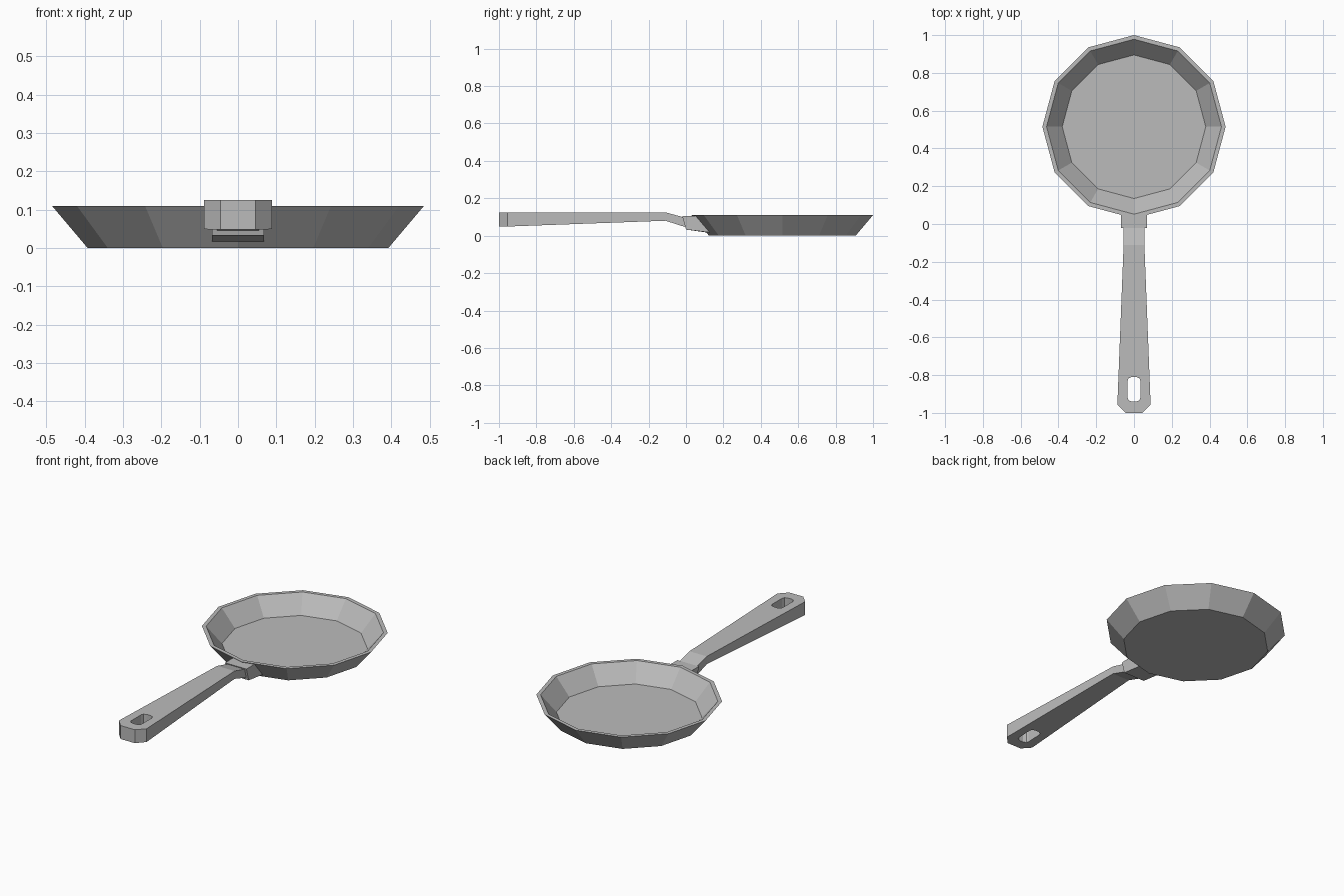
import bpy, bmesh
from math import sin, cos, pi

cube = bpy.data.objects.get("Cube")
if cube:
    bpy.data.objects.remove(cube)

metal = bpy.data.materials.new("grey metal")
metal.use_nodes = True
grey = (0.5, 0.5, 0.5, 1)
metal.diffuse_color = grey
metal.node_tree.nodes["Principled BSDF"].inputs["Base Color"].default_value = grey


def loft(name, rings):
    """Solid through closed rings of points, capped at both ends."""
    bm = bmesh.new()
    loops = [[bm.verts.new(p) for p in ring] for ring in rings]
    n = len(loops[0])
    for a, b in zip(loops, loops[1:]):
        for i in range(n):
            j = (i + 1) % n
            bm.faces.new((a[i], a[j], b[j], b[i]))
    bm.faces.new(loops[0])
    bm.faces.new(loops[-1])
    bmesh.ops.recalc_face_normals(bm, faces=bm.faces)
    mesh = bpy.data.meshes.new(name)
    bm.to_mesh(mesh)
    bm.free()
    mesh.materials.append(metal)
    obj = bpy.data.objects.new(name, mesh)
    bpy.context.collection.objects.link(obj)
    return obj


# Pan: twelve-sided dish, from the underside over the rim to the inner floor
PAN_Y, RIM, BASE, HEIGHT = 0.515, 0.485, 0.392, 0.11
profile = [(BASE, 0), (RIM, HEIGHT), (RIM - 0.022, HEIGHT), (0.38, 0.014)]
loft("pan", [[(r * sin(k * pi / 6), PAN_Y + r * cos(k * pi / 6), z)
              for k in range(12)] for r, z in profile])

# Handle: tapered bar that bends down to the bracket
stations = [(-1, 0.045, 0.048, 0.125), (-0.955, 0.088, 0.049, 0.125),
            (-0.11, 0.055, 0.08, 0.125), (0.0, 0.055, 0.045, 0.095)]
handle = loft("handle", [[(-w, y, lo), (w, y, lo), (w, y, hi), (-w, y, hi)]
                         for y, w, lo, hi in stations])

# Hanging slot cut through the handle
quarter = [(0.034, 0.045), (0.029, 0.058), (0.013, 0.065)]
outline = (quarter + [(-x, y) for x, y in reversed(quarter)]
           + [(-x, -y) for x, y in quarter]
           + [(x, -y) for x, y in reversed(quarter)])
cutter = loft("slot_cutter", [[(x, y - 0.875, z) for x, y in outline]
                              for z in (0, 0.2)])
cut = handle.modifiers.new("slot", "BOOLEAN")
cut.operation = "DIFFERENCE"
cut.solver = "EXACT"
cut.object = cutter
bpy.context.view_layer.objects.active = handle
bpy.ops.object.modifier_apply(modifier=cut.name)
bpy.data.objects.remove(cutter)


# Bracket: block whose back follows the angled pan wall
def wall_y(x, z):
    radius = BASE + (RIM - BASE) * z / HEIGHT
    return PAN_Y - radius + abs(x) * math_slope + 0.008


math_slope = sin(pi / 12) / cos(pi / 12)
loft("bracket", [[(x, -0.02, 0.105), (x, 0.0, 0.033),
                  (x, wall_y(x, 0.016), 0.016), (x, wall_y(x, 0.106), 0.106)]
                 for x in (-0.068, 0, 0.068)])
